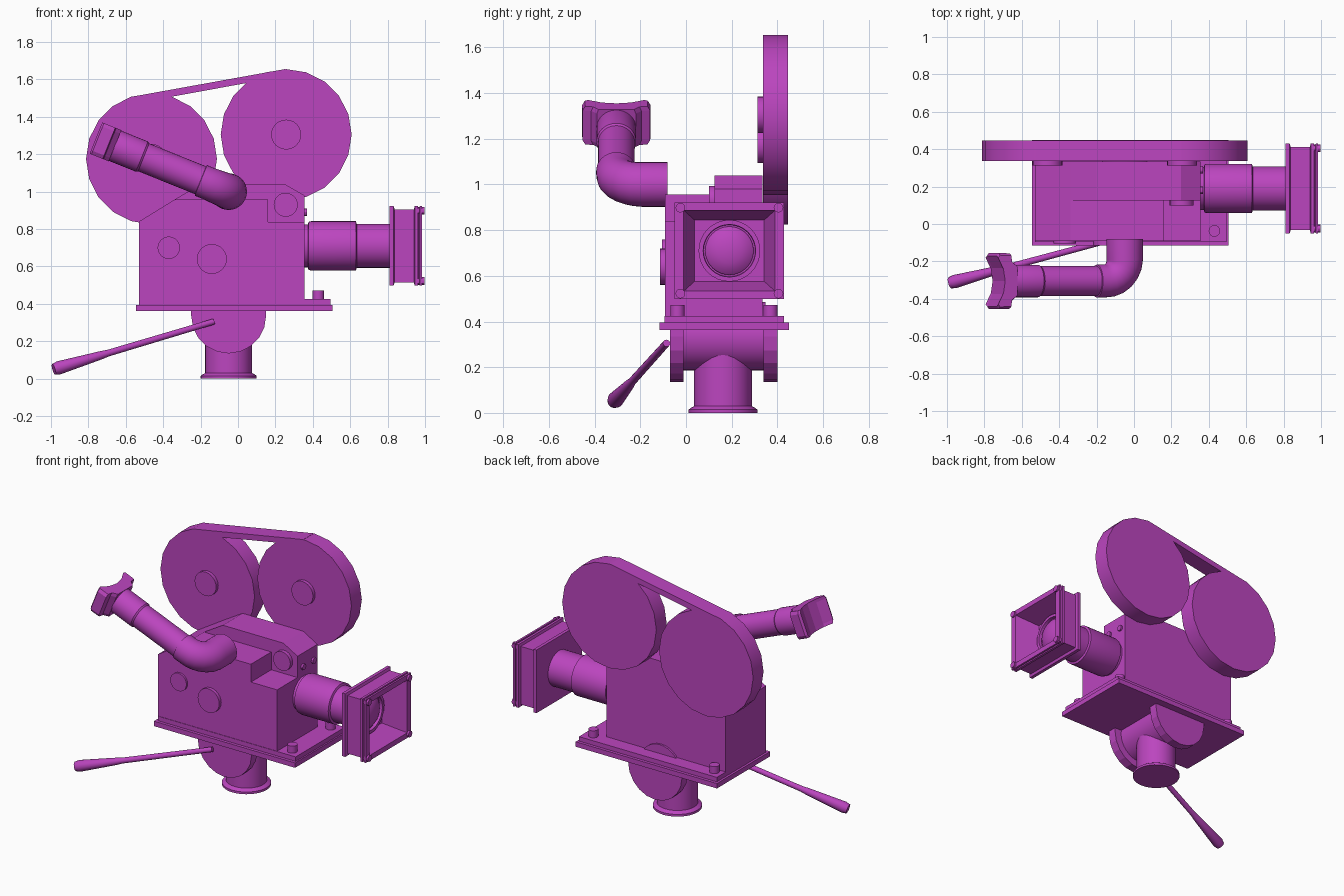
import bpy, bmesh
from math import sin, cos, pi, radians
from mathutils import Vector as V

if "Cube" in bpy.data.objects:
    bpy.data.objects.remove(bpy.data.objects["Cube"])

paint = bpy.data.materials.new("magenta_paint")
paint.diffuse_color = (0.50, 0.06, 0.52, 1)
paint.use_nodes = True
paint.node_tree.nodes["Principled BSDF"].inputs["Base Color"].default_value = paint.diffuse_color


def finish(name, bm, smooth=True):
    bmesh.ops.recalc_face_normals(bm, faces=bm.faces)
    me = bpy.data.meshes.new(name)
    bm.to_mesh(me)
    bm.free()
    ob = bpy.data.objects.new(name, me)
    bpy.context.collection.objects.link(ob)
    me.materials.append(paint)
    if smooth:
        bpy.ops.object.select_all(action='DESELECT')
        ob.select_set(True)
        bpy.context.view_layer.objects.active = ob
        bpy.ops.object.shade_smooth_by_angle(angle=radians(30))
    return ob


def skin(name, rings, smooth=True):
    """Join rings of points into a closed, capped surface."""
    bm = bmesh.new()
    vs = [[bm.verts.new(p) for p in r] for r in rings]
    n = len(vs[0])
    for a, b in zip(vs, vs[1:]):
        for i in range(n):
            j = (i + 1) % n
            bm.faces.new((a[i], a[j], b[j], b[i]))
    bm.faces.new(vs[0])
    bm.faces.new(vs[-1])
    return finish(name, bm, smooth)


def ring(p, t, r, n, sides):
    b = n.cross(t).normalized()
    return [p + r * (cos(2 * pi * k / sides) * n + sin(2 * pi * k / sides) * b)
            for k in range(sides)]


def lathe(name, start, axis, profile, sides=32):
    """Round part: profile is (distance along axis, radius)."""
    p, t = V(start), V(axis).normalized()
    ref = V((0, 0, 1)) if abs(t.z) < 0.9 else V((1, 0, 0))
    n = (ref - t * ref.dot(t)).normalized()
    return skin(name, [ring(p + t * s, t, r, n, sides) for s, r in profile])


def disc(name, start, axis, r, length, sides=24):
    return lathe(name, start, axis, [(0, r), (length, r)], sides)


def slab(name, pts, y0, y1, smooth=False):
    """Extrude an x-z outline along y."""
    return skin(name, [[(x, y, z) for x, z in pts] for y in (y0, y1)], smooth)


def box(name, x0, x1, y0, y1, z0, z1):
    return slab(name, [(x0, z0), (x1, z0), (x1, z1), (x0, z1)], y0, y1)


X, Y, Z = V((1, 0, 0)), V((0, 1, 0)), V((0, 0, 1))

# Pedestal and tilt drum
lathe("pedestal", (-.05, .162, 0), Z,
      [(0, .15), (.015, .15), (.022, .14), (.03, .126), (.33, .126)])
disc("tilt_drum", (-.05, -.05, .335), Y, .15, .398, 32)
half = [(-.25, .37)] + [(-.05 + .2 * cos(a), .335 + .2 * sin(a))
                        for a in [pi + pi * k / 10 for k in range(11)]] + [(.15, .37)]
for name, y in (("front_drum_cheek", -.07), ("back_drum_cheek", .34)):
    slab(name, half, y, y + .06)

# Base plates with screw knobs
box("base_plate", -.545, .505, -.115, .45, .362, .395)
box("upper_plate", -.53, .495, -.095, .43, .395, .425)
for i, (x, y) in enumerate([(.43, -.037), (.43, .37), (-.47, .37)]):
    disc(f"plate_knob_{i}", (x, y, .425), Z, .031, .047, 16)

# Camera body: front half with notch, taller back half
slab("body_front", [(-.53, .4), (.355, .4), (.355, .837), (.16, .837), (.16, .957),
                    (-.34, .957), (-.53, .84)], -.092, .13)
slab("body_back", [(-.53, .4), (.355, .4), (.355, .98), (.25, 1.04), (-.2, 1.04),
                   (-.34, .957), (-.53, .84)], .125, .335)
disc("small_dial", (-.37, -.09, .70), -Y, .06, .015)
disc("large_dial", (-.14, -.09, .64), -Y, .08, .024)
disc("upper_dial", (.255, .13, .93), -Y, .064, .03)
for i, y in enumerate((.18, .29)):
    disc(f"side_button_{i}", (.35, y, .89), X, .02, .018, 12)

# Film magazines, hubs and the strap joining their tops
for name, x, z in (("rear", -.4625, 1.175), ("front", .2575, 1.305)):
    disc(name + "_film_reel", (x, .337, z), Y, .35, .11, 20)
    disc(name + "_reel_hub", (x, .34, z), -Y, .08, .026)
slab("reel_strap", [(-.57, 1.507), (.25, 1.655), (.25, 1.618), (-.56, 1.47)], .337, .447)

# Lens barrel and glass
lens = V((.34, .19, .71))
lathe("lens_barrel", lens, X, [(0, .115), (.035, .115), (.036, .128), (.05, .132),
                               (.29, .132), (.295, .118), (.48, .118)], 32)
lathe("lens_rim", lens + X * .47, X, [(0, .135), (.05, .135), (.05, .115), (.03, .113)])
lathe("lens_glass", lens + X * .47, X,
      [(0, .11)] + [(.02 + .05 * sin(a), .11 * cos(a))
                    for a in [radians(v) for v in (0, 20, 40, 60, 75, 86)]])

# Matte box: rectangular rings out, over the rim and back inside
shape = [(.81, .24, .212), (.832, .24, .212), (.838, .222, .195), (.94, .222, .195),
         (.945, .24, .212), (.962, .24, .212), (.964, .23, .203), (.97, .23, .203),
         (.972, .24, .212), (.985, .24, .212), (.985, .2, .177), (.83, .152, .134)]
skin("matte_box", [[(x, .19 + a * hy, .71 + b * hz)
                    for a, b in ((-1, -1), (1, -1), (1, 1), (-1, 1))]
                   for x, hy, hz in shape], False)
for a in (-1, 1):
    for b in (-1, 1):
        disc("matte_box_screw", (.945, .19 + a * .215, .71 + b * .188), X, .021, .053, 12)

# Viewfinder: elbow leaving the front, then an angled tube
d = V((-cos(radians(22)), 0, sin(radians(22))))
corner = V((-.05, -.305, 1.0))
n = Y.cross(d).normalized()
rings = [ring(V((-.05, -.08, 1)), -Y, .098, n, 32)]
bend = .115
centre = corner + bend * (Y + d)
for k in range(7):
    a = pi / 2 * k / 6
    rings.append(ring(centre - bend * (d * cos(a) + Y * sin(a)),
                      d * sin(a) - Y * cos(a), .098 - .01 * k / 6, n, 32))
for s, r in ((.16, .088), (.162, .08), (.49, .08), (.5, .087), (.66, .087), (.70, .075)):
    rings.append(ring(corner + d * s, d, r, n, 32))
skin("viewfinder_tube", rings)

# Eyecup: concave profile across the tube axis
up = V((d.z, 0, -d.x))
cup = [(.655, -.085), (.685, -.11), (.69, -.148), (.755, -.15), (.765, -.135), (.735, -.07),
       (.725, 0), (.735, .07), (.765, .135), (.755, .15), (.69, .148), (.685, .11), (.655, .085)]
skin("eyecup", [[corner + d * s + Y * y * w + up * h for s, y in cup]
                for h, w in ((-.09, .92), (-.07, 1), (.07, 1), (.09, .92))], False)

# Pan handle with a thicker grip
a, b = V((-.13, -.085, .305)), V((-.985, -.315, .05))
L = (b - a).length
lathe("pan_handle", a, b - a, [(0, .016), (L * .66, .018), (L * .7, .022),
                               (L * .97, .036), (L, .03)], 16)
